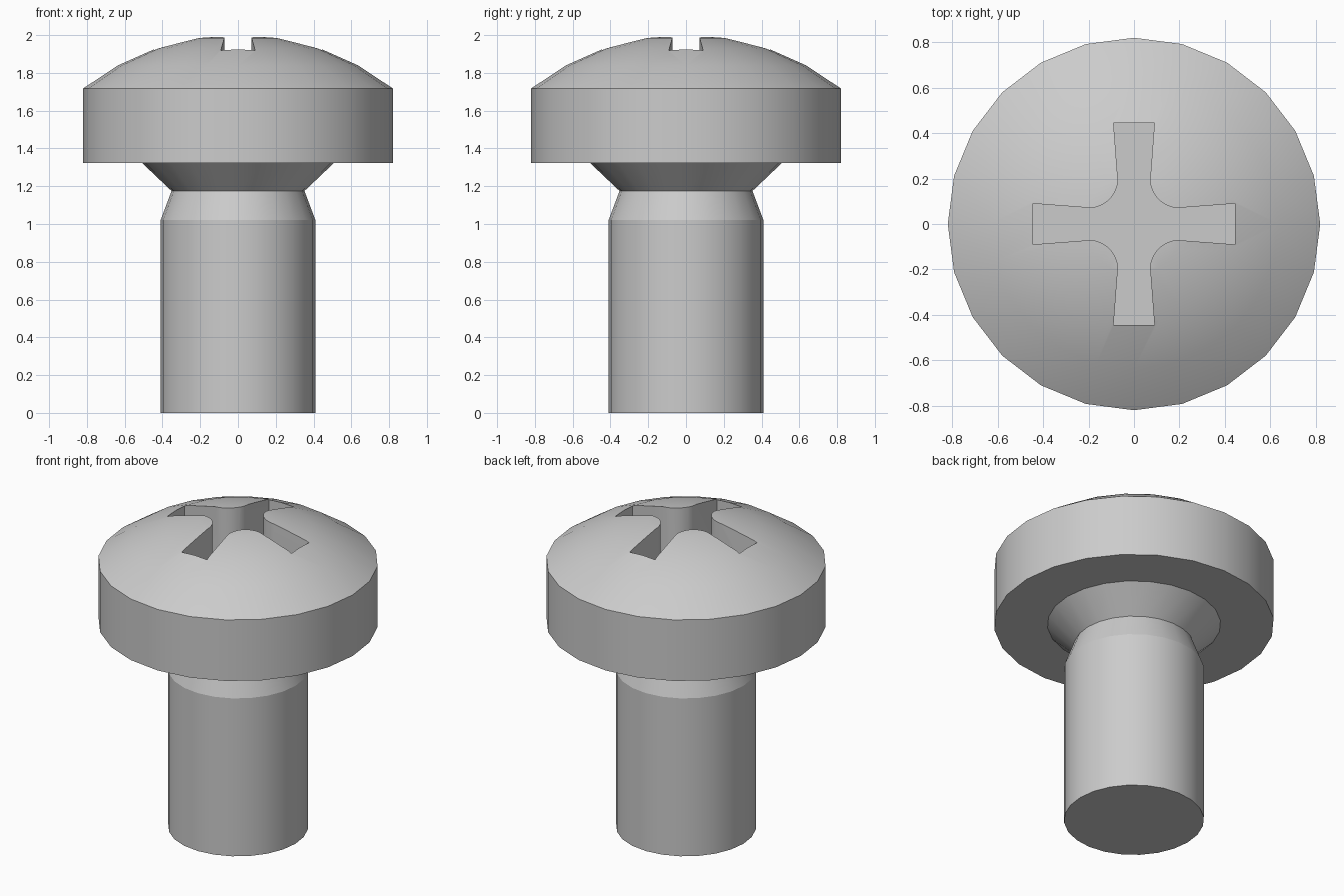
import bpy, bmesh, math
from mathutils import Matrix

if "Cube" in bpy.data.objects:
    bpy.data.objects.remove(bpy.data.objects["Cube"])

SIDES = 24
steel = bpy.data.materials.new("steel_grey")
steel.diffuse_color = (0.6, 0.6, 0.6, 1)
steel.use_nodes = True
steel.node_tree.nodes["Principled BSDF"].inputs["Base Color"].default_value = steel.diffuse_color


def make_object(name, bm):
    bmesh.ops.remove_doubles(bm, verts=bm.verts, dist=1e-5)
    bmesh.ops.recalc_face_normals(bm, faces=bm.faces)
    mesh = bpy.data.meshes.new(name)
    bm.to_mesh(mesh)
    bm.free()
    mesh.materials.append(steel)
    obj = bpy.data.objects.new(name, mesh)
    bpy.context.collection.objects.link(obj)
    return obj


def lathe(name, profile):
    """Closed solid from (radius, height) points, spun about z."""
    bm = bmesh.new()
    rings = []
    for r, z in profile:
        n = 1 if r == 0 else SIDES
        rings.append([bm.verts.new((r * math.cos(2 * math.pi * i / SIDES),
                                    r * math.sin(2 * math.pi * i / SIDES), z))
                      for i in range(n)])
    for a, b in zip(rings, rings[1:]):
        for i in range(SIDES):
            j = (i + 1) % SIDES
            quad = [a[i % len(a)], a[j % len(a)], b[j % len(b)], b[i % len(b)]]
            bm.faces.new(list(dict.fromkeys(quad)))
    for ring in (rings[0], rings[-1]):
        if len(ring) > 1:
            bm.faces.new(ring)
    return make_object(name, bm)


# Screw body: shank, narrow neck, flared collar, cylindrical rim, domed top
R, APEX, RIM = 1.32, 2.003, 0.82
span = math.asin(RIM / R)
profile = [(0.41, 0), (0.41, 1.02), (0.352, 1.175), (0.508, 1.323), (RIM, 1.323)]
for k in range(4, 0, -1):
    a = span * k / 4
    profile.append((R * math.sin(a), APEX - R * (1 - math.cos(a))))
profile.append((0, APEX))
screw = lathe("screw", profile)

# Cross recess cutter: four flared arms joined by round fillets
outline = []
for q in range(4):
    rot = Matrix.Rotation(q * math.pi / 2, 2)
    pts = [(0.445, -0.09), (0.445, 0.09)]
    for k in range(9):
        a = math.radians(-95 - 80 * k / 8 - 0)
        a = math.radians(265 - 80 * k / 8)
        pts.append((0.2 + 0.13 * math.cos(a), 0.2 + 0.13 * math.sin(a)))
    for x, y in pts:
        c, s = math.cos(q * math.pi / 2), math.sin(q * math.pi / 2)
        outline.append((c * x - s * y, s * x + c * y))
bm = bmesh.new()
floor = bm.faces.new([bm.verts.new((x, y, 1.6)) for x, y in outline])
top = bmesh.ops.extrude_face_region(bm, geom=[floor], use_keep_orig=True)
bmesh.ops.translate(bm, vec=(0, 0, 0.6),
                    verts=[g for g in top["geom"] if isinstance(g, bmesh.types.BMVert)])
cutter = make_object("recess_cutter", bm)
cutter.hide_render = True

# Cut the recess and keep the result as plain mesh
cut = screw.modifiers.new("recess", 'BOOLEAN')
cut.operation, cut.solver, cut.object = 'DIFFERENCE', 'EXACT', cutter
bpy.context.view_layer.objects.active = screw
screw.select_set(True)
bpy.ops.object.modifier_apply(modifier=cut.name)
bpy.data.objects.remove(cutter)
bpy.ops.object.shade_smooth_by_angle(angle=math.radians(20))
